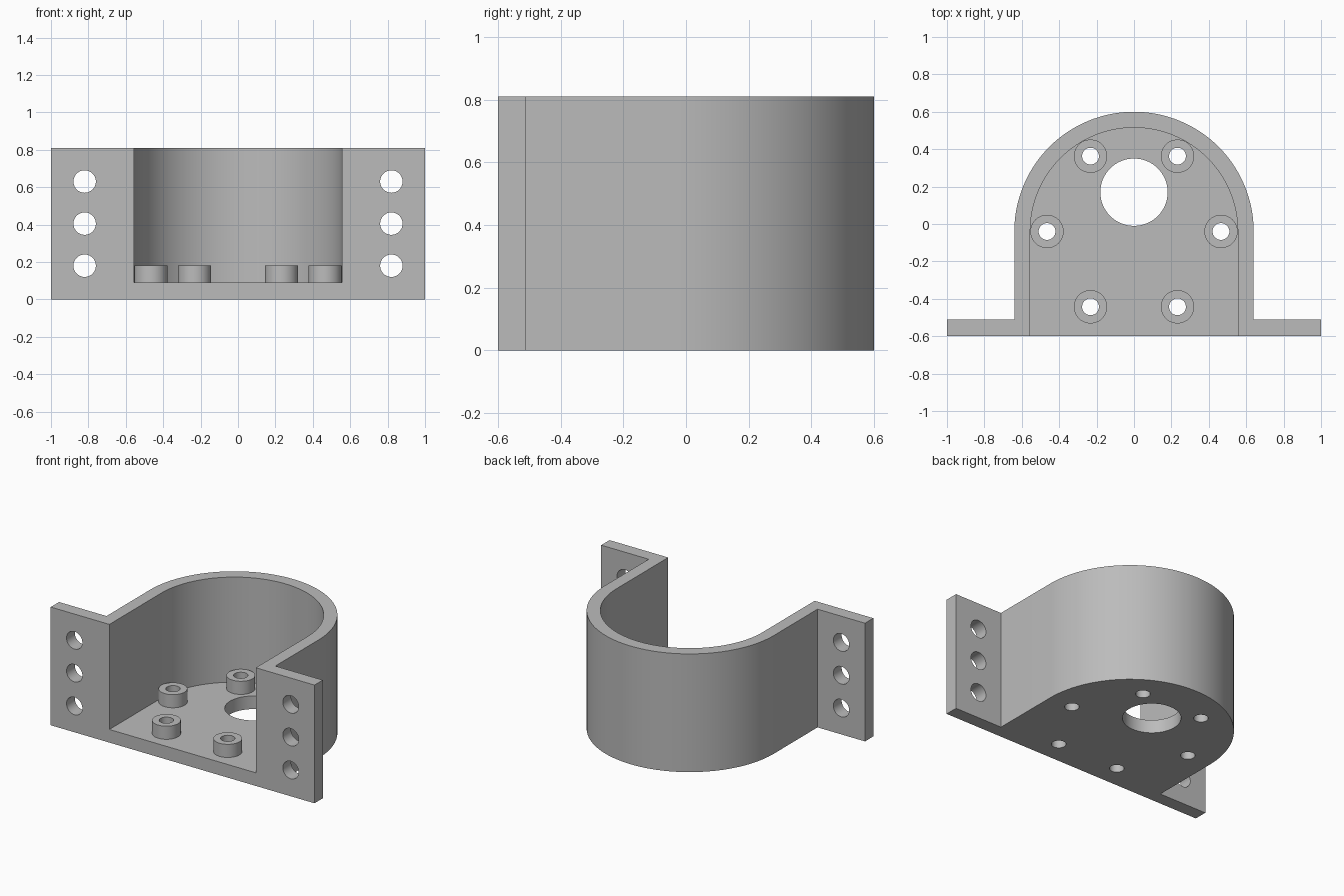
import bpy
import bmesh
from math import cos, sin, pi, radians

cube = bpy.data.objects.get("Cube")
if cube:
    bpy.data.objects.remove(cube, do_unlink=True)

# Main dimensions
HEIGHT, FLOOR, BOSS_TOP = 0.81, 0.09, 0.18
FRONT, ARC_Y = -0.6, -0.04
OUTER, INNER = 0.64, 0.555
FLANGE_BACK = -0.51
BOSS_R, BOLT_R = 0.089, 0.045

grey = bpy.data.materials.new("plain grey")
grey.use_nodes = True
colour = (0.5, 0.5, 0.5, 1)
grey.diffuse_color = colour
grey.node_tree.nodes["Principled BSDF"].inputs["Base Color"].default_value = colour


def arc(radius, cx=0, cy=ARC_Y, sweep=pi, steps=64):
    """Points counter-clockwise from the +x side."""
    count = steps + 1 if sweep < 2 * pi else steps
    return [(cx + radius * cos(sweep * i / steps),
             cy + radius * sin(sweep * i / steps)) for i in range(count)]


def prism(name, outline, z0, z1):
    """Closed solid from a flat outline, raised from z0 to z1."""
    bm = bmesh.new()
    face = bm.faces.new([bm.verts.new((x, y, z0)) for x, y in outline])
    top = bmesh.ops.extrude_face_region(bm, geom=[face])["geom"]
    verts = [v for v in top if isinstance(v, bmesh.types.BMVert)]
    bmesh.ops.translate(bm, verts=verts, vec=(0, 0, z1 - z0))
    bmesh.ops.recalc_face_normals(bm, faces=bm.faces[:])
    mesh = bpy.data.meshes.new(name)
    bm.to_mesh(mesh)
    bm.free()
    mesh.materials.append(grey)
    obj = bpy.data.objects.new(name, mesh)
    bpy.context.collection.objects.link(obj)
    return obj


def activate(obj):
    bpy.ops.object.select_all(action="DESELECT")
    obj.select_set(True)
    bpy.context.view_layer.objects.active = obj


def cut(obj, cutter):
    cutter.hide_render = True
    activate(obj)
    mod = obj.modifiers.new("cut", "BOOLEAN")
    mod.operation, mod.solver, mod.object = "DIFFERENCE", "EXACT", cutter
    bpy.ops.object.modifier_apply(modifier=mod.name)
    bpy.data.objects.remove(cutter, do_unlink=True)


def finish(obj):
    activate(obj)
    bpy.ops.object.shade_smooth_by_angle(angle=radians(30))


# Rounded housing with a flange on each side
right_edge = [(-OUTER, FLANGE_BACK), (-1, FLANGE_BACK), (-1, FRONT)]
left_edge = [(-x, y) for x, y in reversed(right_edge)]
bracket = prism("bracket_body", arc(OUTER) + right_edge + left_edge, 0, HEIGHT)

# Open cavity above the floor
mouth = [(-INNER, FRONT - 0.1), (INNER, FRONT - 0.1)]
cut(bracket, prism("cavity_cutter", arc(INNER) + mouth, FLOOR, HEIGHT + 0.1))

# Large shaft hole in the floor
cut(bracket, prism("shaft_cutter", arc(0.18, 0, 0.17, 2 * pi), -0.1, FLOOR + 0.1))

# Six bolt holes, each with a raised boss
for i in range(6):
    x, y = 0.465 * cos(i * pi / 3), ARC_Y + 0.465 * sin(i * pi / 3)
    hole = arc(BOLT_R, x, y, 2 * pi, 32)
    cut(bracket, prism("bolt_cutter", hole, -0.1, FLOOR + 0.1))
    boss = prism(f"bolt_boss_{i + 1}", arc(BOSS_R, x, y, 2 * pi, 48), FLOOR, BOSS_TOP)
    cut(boss, prism("boss_cutter", hole, 0, BOSS_TOP + 0.1))
    finish(boss)

# Three mounting holes through each flange
for side in (-1, 1):
    for z in (0.18, 0.405, 0.63):
        drill = prism("mount_cutter", arc(0.06, 0, 0, 2 * pi, 40), -0.2, 0.2)
        drill.location = (side * 0.82, FRONT, z)
        drill.rotation_euler.x = pi / 2
        bpy.context.view_layer.update()
        cut(bracket, drill)

finish(bracket)
